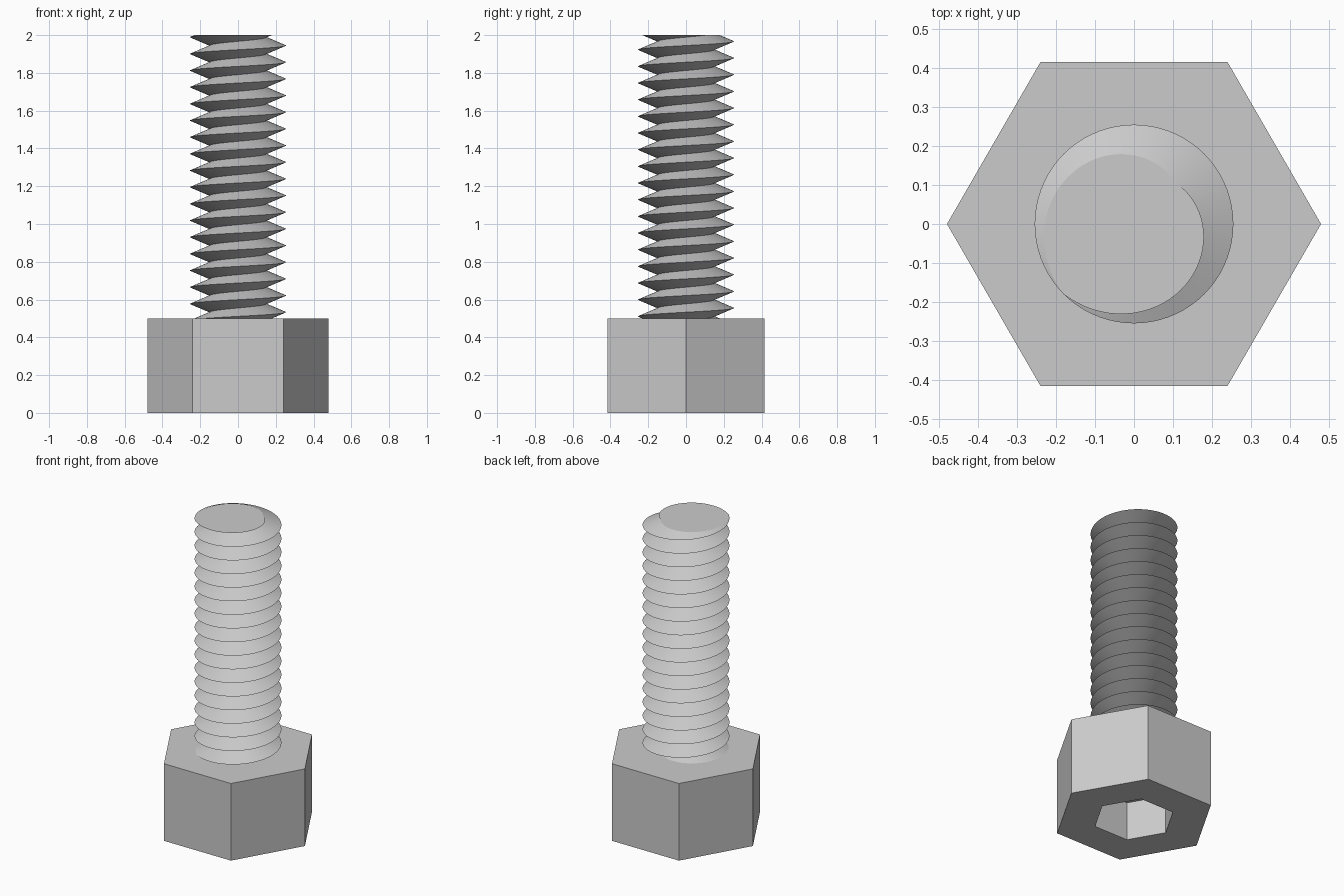
import bpy
import bmesh
from math import sin, cos, pi, radians

HEAD_TOP, TOTAL = 0.5, 2.0
HEAD_R, SOCKET_R, SOCKET_DEPTH = 0.48, 0.243, 0.25
CREST_R, ROOT_R = 0.255, 0.15
TURNS = 17
PITCH = (TOTAL - HEAD_TOP) / TURNS
STEPS = 72                       # segments per turn
CREST_ANGLE = radians(-135)      # where the crest meets the tip plane

cube = bpy.data.objects.get("Cube")
if cube:
    bpy.data.objects.remove(cube, do_unlink=True)

steel = bpy.data.materials.new("light_grey_steel")
steel.use_nodes = True
grey = (0.6, 0.6, 0.6, 1)
steel.diffuse_color = grey
steel.node_tree.nodes["Principled BSDF"].inputs["Base Color"].default_value = grey


def finish(bm, name):
    """Turn a bmesh into a named object with the shared material."""
    bmesh.ops.recalc_face_normals(bm, faces=bm.faces[:])
    mesh = bpy.data.meshes.new(name)
    bm.to_mesh(mesh)
    bm.free()
    mesh.materials.append(steel)
    obj = bpy.data.objects.new(name, mesh)
    bpy.context.collection.objects.link(obj)
    return obj


def polar(bm, r, angle, z):
    return bm.verts.new((r * cos(angle), r * sin(angle), z))


# Hexagonal head with a hexagonal socket sunk into its underside
bm = bmesh.new()
profile = [(HEAD_R, HEAD_TOP), (HEAD_R, 0), (SOCKET_R, 0), (SOCKET_R, SOCKET_DEPTH)]
rings = [[polar(bm, r, i * pi / 3, z) for i in range(6)] for r, z in profile]
for a, b in zip(rings, rings[1:]):
    for i in range(6):
        j = (i + 1) % 6
        bm.faces.new((a[i], a[j], b[j], b[i]))
bm.faces.new(rings[0])
bm.faces.new(rings[-1])
finish(bm, "hex_head")

# Right-handed V thread: crest and root helices joined by two flanks
bm = bmesh.new()
crest, root = [], []
for i in range((TURNS + 5) * STEPS):
    angle = CREST_ANGLE + 2 * pi * i / STEPS
    z = HEAD_TOP + PITCH * (i / STEPS - 3)
    crest.append(polar(bm, CREST_R, angle, z))
    root.append(polar(bm, ROOT_R, angle, z + PITCH / 2))
for i in range(len(crest) - STEPS - 1):
    k = i + STEPS
    bm.faces.new((crest[i], crest[i + 1], root[i + 1], root[i]))
    bm.faces.new((root[i], root[i + 1], crest[k + 1], crest[k]))

# Cut the thread flat at the tip and just inside the head, then cap both ends
for z, up in ((TOTAL, 1), (HEAD_TOP - 0.03, -1)):
    cut = bmesh.ops.bisect_plane(
        bm, geom=bm.verts[:] + bm.edges[:] + bm.faces[:], dist=1e-6,
        plane_co=(0, 0, z), plane_no=(0, 0, up), clear_outer=True)
    rim = [e for e in cut["geom_cut"] if isinstance(e, bmesh.types.BMEdge)]
    bmesh.ops.edgeloop_fill(bm, edges=rim)
loose = [v for v in bm.verts if not v.link_faces]
bmesh.ops.delete(bm, geom=loose, context='VERTS')
shaft = finish(bm, "threaded_shaft")

# Smooth flanks, sharp crests and tip edge
bpy.ops.object.select_all(action='DESELECT')
shaft.select_set(True)
bpy.context.view_layer.objects.active = shaft
bpy.ops.object.shade_smooth_by_angle(angle=radians(20))
